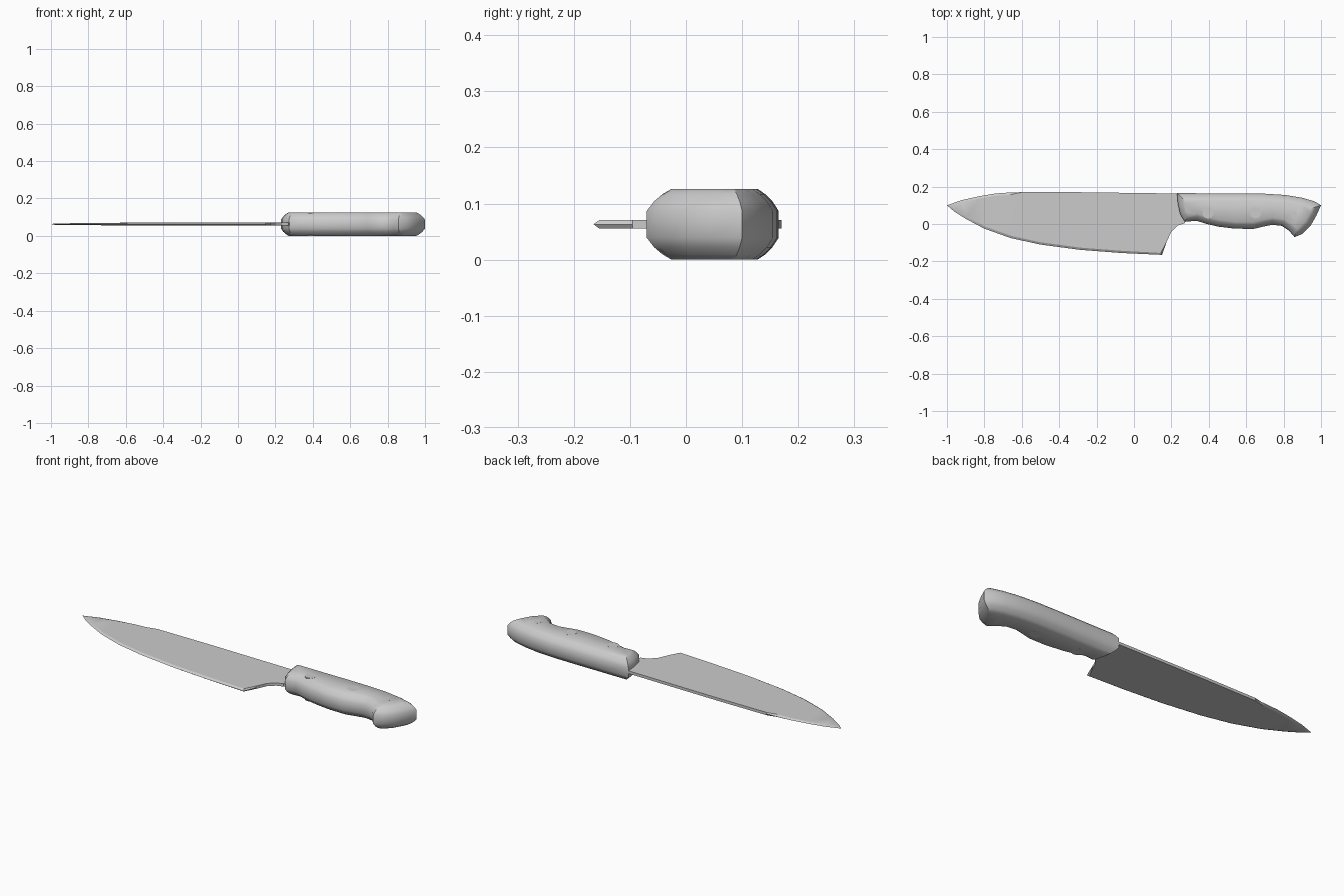
import bpy, bmesh, math
from mathutils import Vector

if "Cube" in bpy.data.objects:
    bpy.data.objects.remove(bpy.data.objects["Cube"])

MID = 0.063  # height of the knife's central plane


def make_material(name, value):
    mat = bpy.data.materials.new(name)
    mat.use_nodes = True
    colour = (value, value, value, 1)
    mat.diffuse_color = colour
    mat.node_tree.nodes["Principled BSDF"].inputs["Base Color"].default_value = colour
    return mat


grey = make_material("plain grey", 0.6)


def inset(outline, amounts):
    """Move each corner of a counter-clockwise outline inward along its mitre."""
    result = []
    for i, p in enumerate(outline):
        a = (p - outline[i - 1]).normalized()
        b = (outline[(i + 1) % len(outline)] - p).normalized()
        n = Vector((-a.y - b.y, a.x + b.x)).normalized()
        cosine = max(n.dot(Vector((-a.y, a.x))), 0.6)
        result.append(p + n * amounts[i] / cosine)
    return result


def finish(bm, name, angle):
    bmesh.ops.recalc_face_normals(bm, faces=bm.faces)
    mesh = bpy.data.meshes.new(name)
    bm.to_mesh(mesh)
    bm.free()
    mesh.materials.append(grey)
    obj = bpy.data.objects.new(name, mesh)
    bpy.context.collection.objects.link(obj)
    bpy.ops.object.select_all(action="DESELECT")
    obj.select_set(True)
    bpy.context.view_layer.objects.active = obj
    bpy.ops.object.shade_smooth_by_angle(angle=math.radians(angle))
    return obj


def stack(name, layers, angle):
    """Skin a pile of matching rings and cap both ends."""
    bm = bmesh.new()
    rings = [[bm.verts.new(p) for p in layer] for layer in layers]
    count = len(rings[0])
    for low, high in zip(rings, rings[1:]):
        for i in range(count):
            j = (i + 1) % count
            bm.faces.new((low[i], low[j], high[j], high[i]))
    caps = [bm.faces.new(rings[0]), bm.faces.new(rings[-1])]
    bmesh.ops.triangulate(bm, faces=caps)
    return finish(bm, name, angle)


# Blade: thick flat spine, ground cutting edge and a ground tip
cutting_edge = [(-1, 0.1), (-0.96, 0.066), (-0.9, 0.028), (-0.8, -0.025), (-0.66, -0.075),
                (-0.5, -0.11), (-0.29, -0.138), (-0.07, -0.155), (0.15, -0.165)]
heel = [(0.175, -0.095), (0.2, -0.04), (0.235, -0.008), (0.27, 0.004), (0.3, 0.05)]
spine = [(0.3, 0.162), (0, 0.166), (-0.3, 0.17), (-0.6, 0.17), (-0.66, 0.169),
         (-0.74, 0.163), (-0.83, 0.148), (-0.92, 0.128)]
blade_outline = [Vector(p) for p in cutting_edge + heel + spine]
amounts = []
for i, p in enumerate(blade_outline):
    ground = i < len(cutting_edge) or p.x < -0.61
    amounts.append(0.012 if ground else 0.0)
amounts[len(cutting_edge) - 1] = 0.01
flat = inset(blade_outline, amounts)


def blade_side(sign):
    return [(p.x, p.y, MID + sign * (0.0075 - 0.004 * max(0, (-0.6 - p.x) / 0.4)))
            for p in flat]


edge_ring = [(p.x, p.y, MID) for p in blade_outline]
stack("blade", [blade_side(-1), edge_ring, blade_side(1)], 20)

# Handle: finger-grip outline with rounded shoulders above and below
handle_outline = [Vector(p) for p in [
    (0.23, 0.165), (0.235, 0.105), (0.248, 0.05), (0.272, 0.012),
    (0.335, 0.017), (0.39, 0.0), (0.45, -0.014), (0.54, -0.025), (0.64, -0.026),
    (0.695, -0.013), (0.74, -0.004), (0.79, -0.01), (0.828, -0.035), (0.858, -0.07),
    (0.9, -0.053), (0.945, -0.008), (0.975, 0.045), (1.0, 0.1),
    (0.965, 0.121), (0.9, 0.14), (0.81, 0.155), (0.7, 0.162), (0.55, 0.164), (0.4, 0.164)]]
shoulder = [(0.024, 0), (0.041, 0.011), (0.054, 0.024), (0.063, 0.037)]
profile = [(-h, d) for h, d in reversed(shoulder)] + shoulder
stack("handle", [[(p.x, p.y, MID + h) for p in inset(handle_outline, [d] * len(handle_outline))]
                 for h, d in profile], 40)

# Flush handle pins
for name, x, y, radius in (("front_pin", 0.395, 0.06, 0.03),
                           ("middle_pin", 0.65, 0.06, 0.03),
                           ("rear_pin", 0.855, 0.05, 0.018)):
    bm = bmesh.new()
    bmesh.ops.create_cone(bm, cap_ends=True, segments=24, radius1=radius, radius2=radius,
                          depth=2 * MID + 0.0004)
    bmesh.ops.translate(bm, verts=bm.verts, vec=(x, y, MID))
    finish(bm, name, 30)
